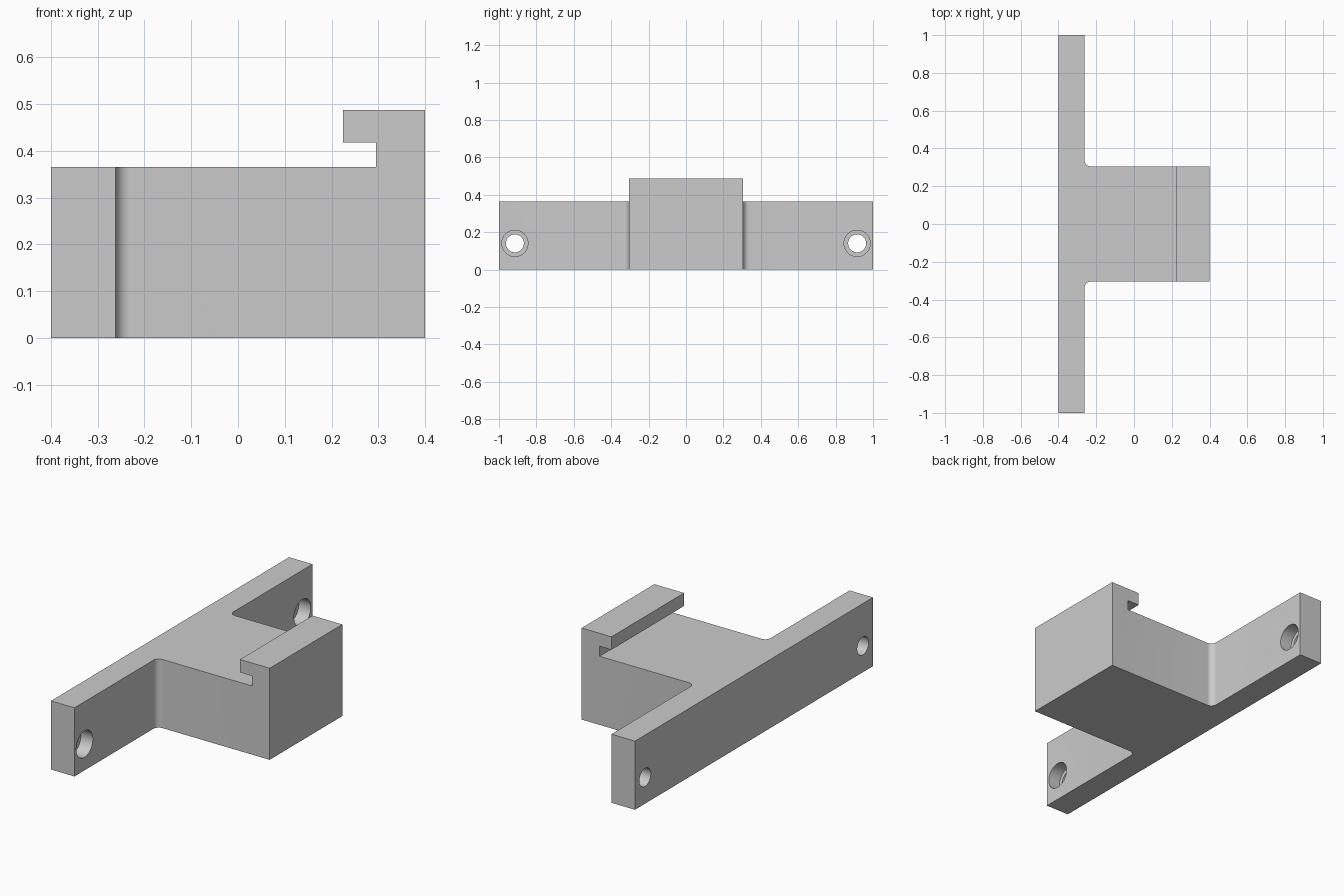
import bpy, bmesh
from math import sin, cos, pi, radians
from mathutils import Matrix, Vector

cube = bpy.data.objects.get("Cube")
if cube:
    bpy.data.objects.remove(cube, do_unlink=True)

# Main dimensions
BACK, FRONT, PLATE = -0.40, 0.40, -0.262
HALF, BLOCK = 1.0, 0.305
DECK, TOP = 0.365, 0.487
FILLET = 0.032
HOLE_Y, HOLE_Z = 0.915, 0.14

grey = bpy.data.materials.new("plain grey")
grey.use_nodes = True
colour = (0.6, 0.6, 0.6, 1)
grey.diffuse_color = colour
grey.node_tree.nodes["Principled BSDF"].inputs["Base Color"].default_value = colour


def finish(name, bm):
    bmesh.ops.recalc_face_normals(bm, faces=bm.faces)
    mesh = bpy.data.meshes.new(name)
    bm.to_mesh(mesh)
    bm.free()
    mesh.materials.append(grey)
    obj = bpy.data.objects.new(name, mesh)
    bpy.context.collection.objects.link(obj)
    return obj


def prism(name, points, travel):
    """Extrude a closed outline along a vector."""
    bm = bmesh.new()
    face = bm.faces.new([bm.verts.new(p) for p in points])
    new = bmesh.ops.extrude_face_region(bm, geom=[face])["geom"]
    verts = [v for v in new if isinstance(v, bmesh.types.BMVert)]
    bmesh.ops.translate(bm, verts=verts, vec=Vector(travel))
    return finish(name, bm)


def cylinder(name, radius, x0, x1, y):
    """Cylinder lying along x between two depths."""
    bm = bmesh.new()
    place = Matrix.Translation(((x0 + x1) / 2, y, HOLE_Z)) @ Matrix.Rotation(pi / 2, 4, 'Y')
    bmesh.ops.create_cone(bm, cap_ends=True, segments=48, radius1=radius,
                          radius2=radius, depth=x1 - x0, matrix=place)
    return finish(name, bm)


def cut(target, cutter):
    mod = target.modifiers.new("cut", 'BOOLEAN')
    mod.operation, mod.solver, mod.object = 'DIFFERENCE', 'EXACT', cutter
    bpy.context.view_layer.objects.active = target
    bpy.ops.object.modifier_apply(modifier=mod.name)
    bpy.data.objects.remove(cutter, do_unlink=True)


# T-shaped body with filleted inner corners
half = [(BACK, HALF), (PLATE, HALF)]
for i in range(9):
    a = pi + i / 8 * pi / 2
    half.append((PLATE + FILLET + FILLET * cos(a), BLOCK + FILLET + FILLET * sin(a)))
half.append((FRONT, BLOCK))
outline = half + [(x, -y) for x, y in reversed(half)]
bracket = prism("mounting_bracket", [(x, y, 0) for x, y in outline], (0, 0, TOP))

# Clear the deck and undercut the hooked lip
clearance = [(-0.6, DECK), (0.295, DECK), (0.295, 0.418),
             (0.225, 0.418), (0.225, 0.7), (-0.6, 0.7)]
cut(bracket, prism("deck_cutter", [(x, -1.2, z) for x, z in clearance], (0, 2.4, 0)))

# Counterbored screw holes at both ends
for side in (-1, 1):
    cut(bracket, cylinder("screw_cutter", 0.048, -0.5, -0.2, side * HOLE_Y))
    cut(bracket, cylinder("counterbore_cutter", 0.07, PLATE - 0.07, -0.2, side * HOLE_Y))

# Smooth only the round surfaces
bpy.ops.object.select_all(action='DESELECT')
bracket.select_set(True)
bpy.context.view_layer.objects.active = bracket
bpy.ops.object.shade_smooth_by_angle(angle=radians(30))
